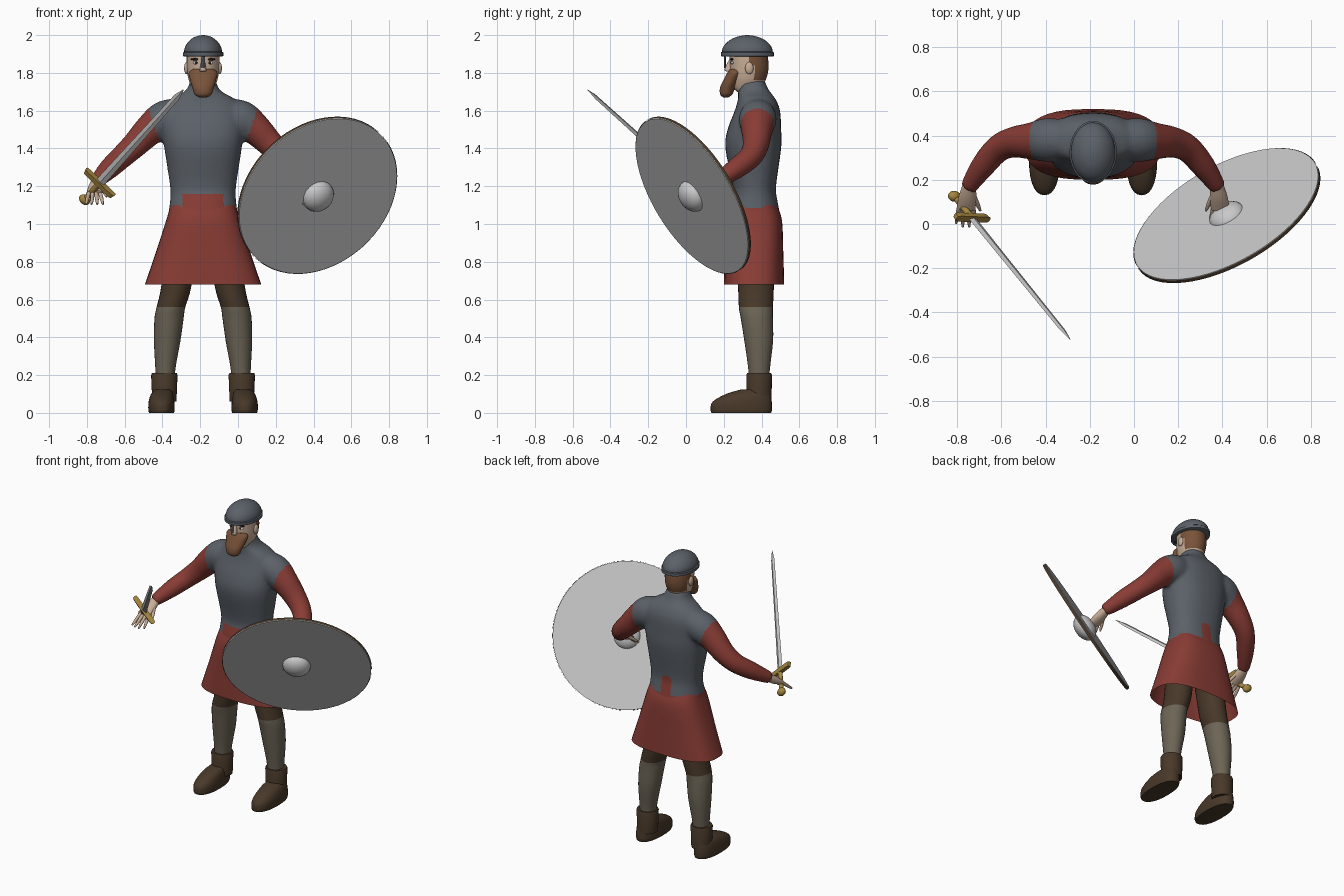
import bpy, bmesh, math
from mathutils import Vector, Matrix

old = bpy.data.objects.get("Cube")
if old:
    bpy.data.objects.remove(old)

CX = -0.185  # the body's own centre line


def material(name, *rgb):
    m = bpy.data.materials.new(name)
    m.use_nodes = True
    m.diffuse_color = (*rgb, 1)
    m.node_tree.nodes["Principled BSDF"].inputs["Base Color"].default_value = (*rgb, 1)
    return m


ARMOUR = material("armour grey", .105, .12, .14)
RED = material("tunic red", .25, .045, .035)
STEEL = material("pale steel", .58, .58, .58)
SKIN = material("skin", .58, .42, .31)
GOLD = material("gold", .38, .24, .05)
LEATHER = material("dark leather", .065, .04, .022)
CLOTH = material("legging grey", .15, .128, .092)
HAIR = material("hair brown", .19, .085, .04)
WHITE = material("eye white", .75, .75, .72)
DARK = material("dark brown", .025, .016, .012)


def finish(name, bm, mats, rule=None, matrix=None, angle=40):
    """Turn a bmesh into a shaded object; rule picks the material slot per face."""
    if matrix:
        bm.transform(matrix)
    bmesh.ops.recalc_face_normals(bm, faces=bm.faces)
    mesh = bpy.data.meshes.new(name)
    bm.to_mesh(mesh)
    bm.free()
    ob = bpy.data.objects.new(name, mesh)
    bpy.context.collection.objects.link(ob)
    for m in mats:
        mesh.materials.append(m)
    paint(ob, rule, angle)
    return ob


def paint(ob, rule, angle=40):
    for p in ob.data.polygons:
        p.material_index = int(rule(p.center)) if rule else 0
    bpy.ops.object.select_all(action='DESELECT')
    ob.select_set(True)
    bpy.context.view_layer.objects.active = ob
    bpy.ops.object.shade_smooth_by_angle(angle=math.radians(angle))


def spline(rows, steps):
    """Smooth curve through rows of numbers."""
    rows = [Vector(r) for r in rows]
    out = []
    for i in range(len(rows) - 1):
        a, b, c, d = rows[max(i - 1, 0)], rows[i], rows[i + 1], rows[min(i + 2, len(rows) - 1)]
        for k in range(steps):
            t = k / steps
            out.append(b + (c - a) * (t / 2) + (a * 2 - b * 5 + c * 4 - d) * (t * t / 2)
                       + (b * 3 - a - c * 3 + d) * (t ** 3 / 2))
    return out + [rows[-1]]


def loft(bm, rows, n=28, steps=4, flat=True, power=2, caps=True):
    """Rings of (x, y, z, half width, half depth), level or across the path."""
    rows = spline(rows, steps)
    rings = []
    for i, r in enumerate(rows):
        u, v = Vector((1, 0, 0)), Vector((0, 1, 0))
        if not flat:
            t = Vector(rows[min(i + 1, len(rows) - 1)][:3]) - Vector(rows[max(i - 1, 0)][:3])
            u = t.cross(Vector((0, 0, 1))).normalized()
            v = u.cross(t).normalized()
        ring = []
        for k in range(n):
            c, s = math.cos(math.tau * k / n), math.sin(math.tau * k / n)
            c = math.copysign(abs(c) ** (2 / power), c)
            s = math.copysign(abs(s) ** (2 / power), s)
            ring.append(bm.verts.new(Vector(r[:3]) + u * (max(r[3], .001) * c) + v * (max(r[4], .001) * s)))
        rings.append(ring)
    for a, b in zip(rings, rings[1:]):
        for k in range(n):
            bm.faces.new((a[k], a[(k + 1) % n], b[(k + 1) % n], b[k]))
    if caps:
        bm.faces.new(rings[0])
        bm.faces.new(rings[-1])


def part(name, rows, mats, rule=None, matrix=None, angle=40, **kw):
    bm = bmesh.new()
    loft(bm, rows, **kw)
    return finish(name, bm, mats, rule, matrix, angle)


def ball(name, centre, size, mat, matrix=None):
    bm = bmesh.new()
    bmesh.ops.create_uvsphere(bm, u_segments=20, v_segments=12, radius=1)
    m = Matrix.Translation(centre) @ Matrix.Diagonal((*size, 1))
    return finish(name, bm, [mat], matrix=(matrix @ m if matrix else m))


def upright(rows):
    """Body rows of (z, y, half width, half depth) on the centre line."""
    return [(CX, y, z, a, b) for z, y, a, b in rows]


# Torso and sleeves, fused into one skin
bm = bmesh.new()
loft(bm, upright([(1.02, .36, .19, .145), (1.12, .36, .175, .125), (1.2, .362, .175, .115),
                  (1.4, .356, .205, .148), (1.5, .362, .215, .142), (1.6, .378, .21, .12),
                  (1.66, .375, .17, .1), (1.7, .36, .1, .085), (1.735, .35, .075, .076),
                  (1.76, .342, .072, .076)]), power=2.3)
for s in (-1, 1):
    loft(bm, [(CX + s * x, y, z, r, r) for x, y, z, r in (
        (.1, .38, 1.58, .085), (.2, .38, 1.555, .1), (.28, .375, 1.5, .084), (.36, .37, 1.42, .07),
        (.43, .34, 1.355, .062), (.5, .26, 1.29, .055), (.565, .165, 1.225, .038))], flat=False)


def body_colour(c):
    off = abs(c.x - CX)
    waist = 1.09
    if c.y < .36 and off < .11:
        waist = 1.16
    elif c.y > .36 and off < .04:
        waist = 1.2
    cuff = .225 + .33 * max(c.z - 1.42, 0)
    return c.z < waist or off > cuff


body = finish("torso_and_sleeves", bm, [ARMOUR, RED])
remesh = body.modifiers.new("fuse", 'REMESH')
remesh.mode, remesh.voxel_size = 'VOXEL', .012
soft = body.modifiers.new("soften", 'SMOOTH')
soft.iterations = 6
for m in ("fuse", "soften"):
    bpy.ops.object.modifier_apply(modifier=m)
paint(body, body_colour, 80)

# Open skirt of the tunic
part("tunic_skirt", upright([(1.1, .36, .172, .12), (1.02, .36, .195, .148), (.85, .36, .25, .155),
                             (.68, .36, .308, .16)]), [RED], power=2.7, caps=False, n=40)

# Legs and boots
for s, side in ((-1, "right"), (1, "left")):
    def leg(rows):
        return [(CX + s * x, y, z, a, b) for z, x, y, a, b in rows]
    part(side + "_leg", leg([(.1, .2, .387, .05, .052), (.22, .2, .387, .052, .056), (.38, .19, .385, .07, .076),
                             (.5, .18, .375, .077, .085), (.56, .17, .37, .076, .09),
                             (.68, .14, .37, .08, .095), (1, .1, .36, .085, .1)]),
         [CLOTH, LEATHER], lambda c: c.z > .555)
    part(side + "_boot_shaft", leg([(.06, .205, .387, .064, .066), (.2, .205, .387, .07, .068),
                                    (.21, .205, .387, .066, .064)]), [LEATHER], steps=1)
    part(side + "_boot_foot", leg([(0, .22, .293, .066, .158), (.02, .22, .293, .07, .163),
                                   (.06, .22, .298, .068, .156), (.1, .217, .33, .058, .118),
                                   (.125, .21, .365, .04, .07)]), [LEATHER], power=2.3)

# Hands with spread fingers
for s, side in ((-1, "right"), (1, "left")):
    bm = bmesh.new()
    wrist = Vector((CX + s * .56, .175, 1.228))
    palm = Vector((CX + s * .575, .07, 1.165))
    loft(bm, [(*wrist, .03, .026), (*wrist.lerp(palm, .5), .04, .026), (*palm, .042, .017)], flat=False, n=14)
    for i in range(5):
        f = i - 1.5
        base = palm + Vector((s * f * .02, .008, 0))
        tip = palm + Vector((s * f * .03, -.085 + .008 * f * f, -.06))
        if i == 4:  # thumb
            base, tip = wrist.lerp(palm, .5) - Vector((s * .03, 0, 0)), palm + Vector((-s * .065, -.01, -.02))
        loft(bm, [(*base, .011, .012), (*base.lerp(tip, .6), .01, .01), (*tip, .005, .005)],
             flat=False, n=8, steps=2)
    finish(side + "_hand", bm, [SKIN], angle=60)

# Head, hair, beard and face
part("head", upright([(1.69, .345, .055, .06), (1.72, .325, .06, .075), (1.77, .33, .078, .095),
                      (1.83, .335, .086, .102), (1.92, .33, .086, .1)]), [SKIN, HAIR],
     lambda c: c.z > 1.765 and c.y > (.365 if c.z < 1.84 else .33), steps=8, n=40)
part("beard", upright([(1.67, .21, .02, .012), (1.685, .213, .044, .032), (1.72, .22, .056, .04),
                       (1.76, .24, .068, .043), (1.8, .258, .076, .04), (1.82, .262, .055, .03)]), [HAIR])
ball("mouth", (CX, .216, 1.778), (.026, .008, .006), SKIN)
part("nose", upright([(1.808, .232, .018, .02), (1.82, .226, .017, .022), (1.87, .24, .009, .012)]), [SKIN], n=12)
for s, side in ((-1, "right"), (1, "left")):
    ball(side + "_ear", (CX + s * .088, .335, 1.825), (.012, .022, .032), SKIN)
    ball(side + "_eye", (CX + s * .036, .246, 1.853), (.018, .008, .008), WHITE)
    ball(side + "_pupil", (CX + s * .036, .24, 1.853), (.007, .004, .007), DARK)
    ball(side + "_brow", (CX + s * .04, .243, 1.872), (.026, .008, .006), DARK)

# Helmet with rim and nose guard
part("helmet_dome", upright([(1.9, .325, .1, .135), (1.93, .325, .098, .131), (1.96, .325, .082, .11),
                             (1.985, .325, .054, .072), (1.997, .325, .023, .03), (2, .325, 0, 0)]), [ARMOUR])
part("helmet_rim", upright([(1.887, .325, .1, .135), (1.89, .325, .107, .141), (1.908, .325, .107, .141),
                            (1.912, .325, .1, .135)]), [ARMOUR], steps=1)
part("nose_guard", upright([(1.825, .207, .011, .005), (1.9, .205, .009, .005)]), [ARMOUR], n=4, steps=1, power=8)


def frame(origin, z, x):
    z = Vector(z).normalized()
    y = z.cross(Vector(x)).normalized()
    return Matrix.Translation(origin) @ Matrix((y.cross(z), y, z)).transposed().to_4x4()


# Sword, built along its own blade
sword = frame((-.735, .03, 1.215), (.445, -.55, .495), (.15, -.01, -.135))
part("sword_blade", [(0, 0, 0, .025, .008), (0, 0, .8, .017, .006), (0, 0, .865, .002, .002)], [STEEL],
     matrix=sword, n=4, steps=1, angle=10)
part("sword_grip", [(0, 0, -.14, .014, .014), (0, 0, 0, .016, .014)], [GOLD], matrix=sword, n=12)
part("sword_guard", [(0, 0, -.014, .098, .014), (0, 0, .014, .105, .016)], [GOLD],
     matrix=sword, n=16, steps=1, power=6)
ball("sword_pommel", (0, 0, -.15), (.032, .024, .026), GOLD, sword)

# Round shield with a dark edge and a boss
shield = frame((.42, .038, 1.152), (.437, -.766, -.467), (1, 0, 0))
part("shield_board", [(0, 0, -.01, .464, .464), (0, 0, .01, .464, .464)], [STEEL],
     matrix=shield, n=64, steps=1)
part("shield_edge", [(0, 0, -.008, .467, .467), (0, 0, .008, .467, .467)], [LEATHER],
     matrix=shield, n=64, steps=1, caps=False)
ball("shield_boss", (0, 0, .01), (.088, .088, .062), STEEL, shield)
